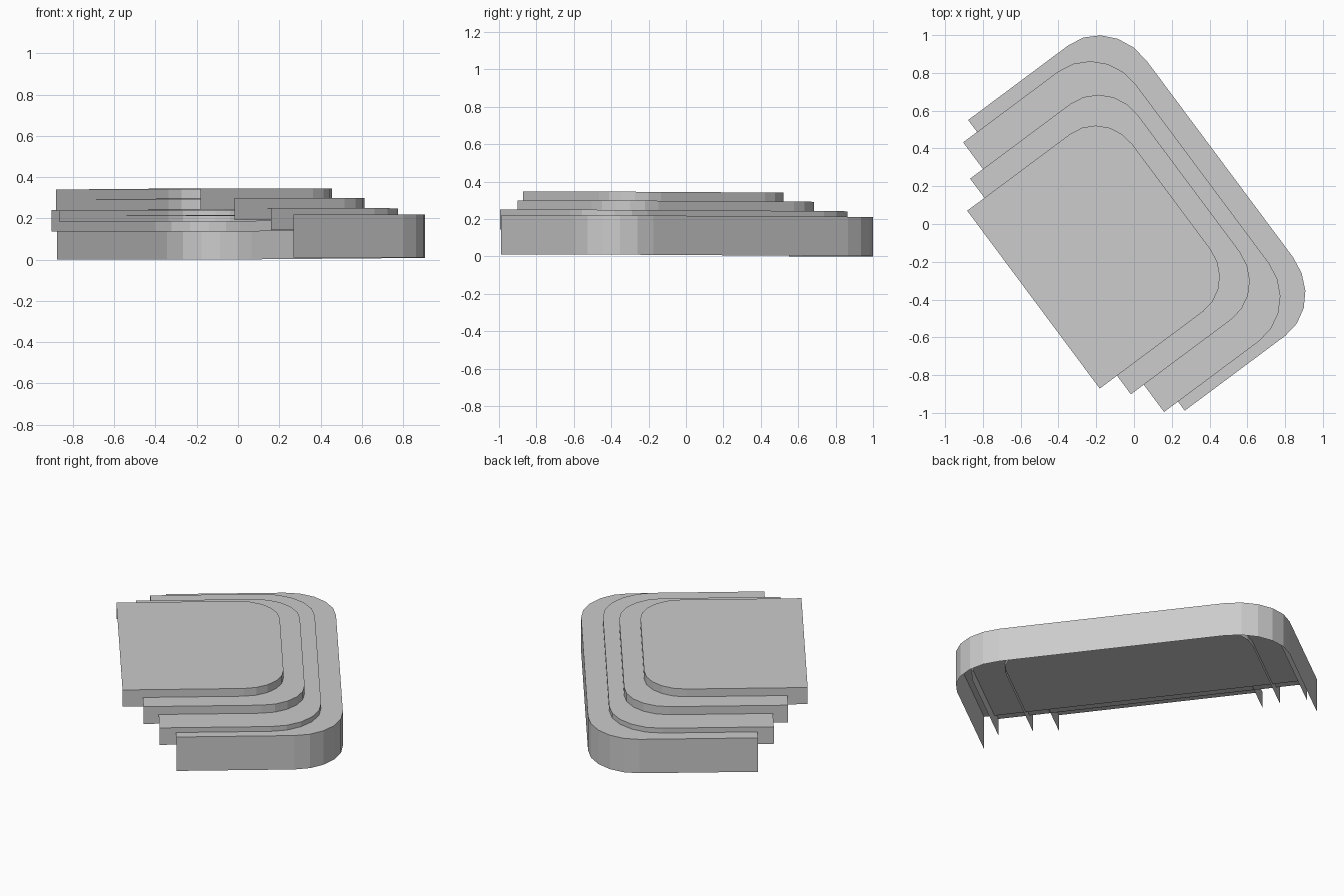
import bpy
import bmesh
from math import sin, cos, pi, radians
from mathutils import Matrix

cube = bpy.data.objects.get("Cube")
if cube:
    bpy.data.objects.remove(cube, do_unlink=True)

grey = bpy.data.materials.new("light_grey")
grey.use_nodes = True
colour = (0.6, 0.6, 0.6, 1)
grey.diffuse_color = colour
grey.node_tree.nodes["Principled BSDF"].inputs["Base Color"].default_value = colour

CORNER_STEPS = 5
TILT = 0.005
TURN = Matrix.Rotation(radians(-53.3), 3, 'Z')


def outline(left, right, back, front, ru, rv):
    """Straight back corners, rounded front corners; u runs along the step."""
    arc = [i * pi / 2 / CORNER_STEPS for i in range(CORNER_STEPS + 1)]
    pts = [(left, back), (right, back)]
    pts += [(right - ru + ru * cos(a), front - rv + rv * sin(a)) for a in arc]
    pts += [(left + ru - ru * cos(a), front - rv + rv * sin(a)) for a in reversed(arc)]
    return pts


def step(name, shape, bottom, top):
    """Tread plate with a skirt on three sides, open below and at the back."""
    bm = bmesh.new()
    pts = outline(*shape)
    upper = [bm.verts.new((u, v, top + TILT * u)) for u, v in pts]
    lower = [bm.verts.new((u, v, bottom + TILT * u)) for u, v in pts[1:] + pts[:1]]
    bm.faces.new(upper)
    ring = upper[1:] + upper[:1]
    for i in range(len(ring) - 1):
        bm.faces.new((lower[i], lower[i + 1], ring[i + 1], ring[i]))
    bmesh.ops.transform(bm, matrix=TURN.to_4x4(), verts=bm.verts)
    mesh = bpy.data.meshes.new(name)
    bm.to_mesh(mesh)
    bm.free()
    mesh.materials.append(grey)
    bpy.context.collection.objects.link(bpy.data.objects.new(name, mesh))


# Steps from the ground up: left, right, back, front, corner radii
step("bottom_step", (-0.966, 0.953, -0.375, 0.57, 0.31, 0.28), 0.005, 0.215)
step("second_step", (-0.887, 0.893, -0.467, 0.449, 0.30, 0.29), 0.14, 0.245)
step("third_step", (-0.711, 0.713, -0.552, 0.361, 0.26, 0.25), 0.188, 0.295)
step("top_step", (-0.584, 0.590, -0.666, 0.245, 0.24, 0.23), 0.24, 0.343)
